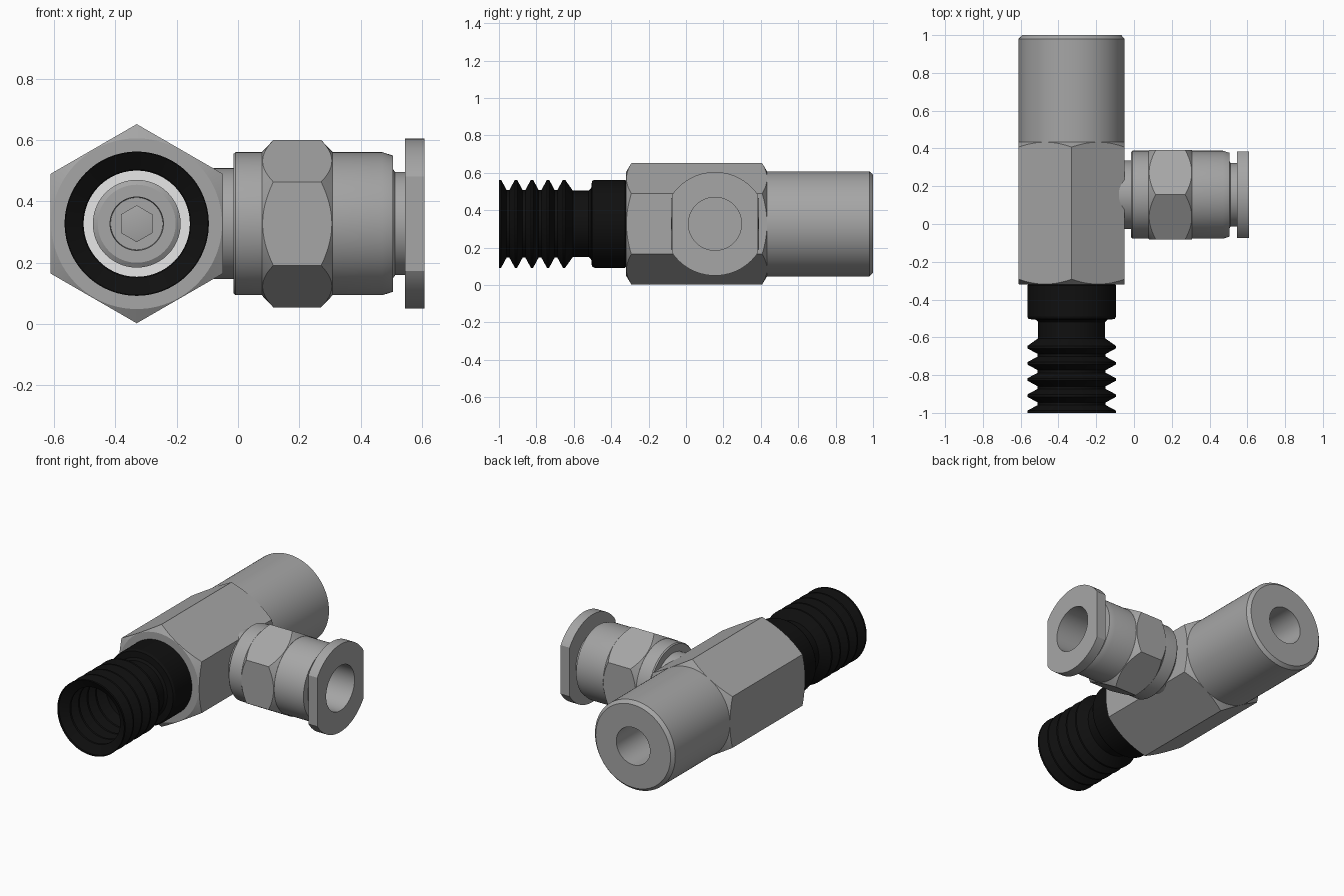
import bpy
import bmesh
from math import sin, cos, pi, radians

cube = bpy.data.objects.get("Cube")
if cube:
    bpy.data.objects.remove(cube, do_unlink=True)


def material(name, colour):
    mat = bpy.data.materials.new(name)
    mat.use_nodes = True
    mat.diffuse_color = colour
    mat.node_tree.nodes["Principled BSDF"].inputs["Base Color"].default_value = colour
    return mat


METAL = material("grey metal", (0.38, 0.38, 0.38, 1))
BLACK = material("black coating", (0.005, 0.005, 0.005, 1))
WHITE = material("white seal", (1, 1, 1, 1))

SEGMENTS = 96
AXIS_X, AXIS_Y, AXIS_Z = -0.33, 0.155, 0.327


def along_run(t, u, v):
    return (AXIS_X + u, t, AXIS_Z + v)


def along_branch(t, u, v):
    return (t, AXIS_Y + u, AXIS_Z + v)


def revolve(name, profile, place, mat, closed=False):
    """Sweep (position, radius) points round an axis; profile may depend on the angle."""
    bm = bmesh.new()
    columns = []
    for i in range(SEGMENTS):
        a = 2 * pi * i / SEGMENTS
        points = profile(a) if callable(profile) else profile
        columns.append([bm.verts.new(place(t, r * sin(a), r * cos(a))) for t, r in points])
    count = len(columns[0])
    for i in range(SEGMENTS):
        c, d = columns[i], columns[(i + 1) % SEGMENTS]
        for j in range(count if closed else count - 1):
            k = (j + 1) % count
            bm.faces.new((c[j], c[k], d[k], d[j]))
    bmesh.ops.remove_doubles(bm, verts=bm.verts, dist=0.00005)
    bmesh.ops.recalc_face_normals(bm, faces=bm.faces)
    mesh = bpy.data.meshes.new(name)
    bm.to_mesh(mesh)
    bm.free()
    mesh.materials.append(mat)
    obj = bpy.data.objects.new(name, mesh)
    bpy.context.collection.objects.link(obj)
    bpy.ops.object.select_all(action="DESELECT")
    obj.select_set(True)
    bpy.context.view_layer.objects.active = obj
    bpy.ops.object.shade_smooth_by_angle(angle=radians(25))
    return obj


def hexagon(start, end, apothem, slope):
    """Hexagonal bar whose corners are turned down at both ends."""
    def profile(a):
        radius = apothem / cos(a % (pi / 3) - pi / 6)
        rim = apothem * 0.99
        cut = (radius - rim) * slope
        return [(start, 0), (start, rim), (start + cut, radius),
                (end - cut, radius), (end, rim), (end, 0)]
    return profile


# Main run: hexagonal body and round socket with a bore
revolve("hex_body", hexagon(-0.32, 0.435, 0.281, 0.6), along_run, METAL)
revolve("rear_socket", [(0.40, 0), (0.40, 0.281), (0.98, 0.281), (1.0, 0.262),
                        (1.0, 0.118), (0.44, 0.118), (0.44, 0)], along_run, METAL)

# Threaded spigot: hollow shell with collar, neck and thread ridges
spigot = [(-0.315, 0.225), (-0.325, 0.235), (-0.49, 0.235), (-0.503, 0.228),
          (-0.507, 0.19), (-0.52, 0.177), (-0.605, 0.177)]
PITCH = 0.0856
for n in range(5):
    peak = -0.652 - n * PITCH
    spigot += [(peak + 0.006, 0.235), (peak - 0.006, 0.235)]
    if n < 4:
        spigot += [(peak - 0.036, 0.180), (peak - 0.050, 0.180)]
lining = [(t, r - 0.004) for t, r in reversed(spigot)]
revolve("threaded_spigot", spigot + lining, along_run, BLACK, closed=True)

# Recessed seal and valve inside the spigot
revolve("inner_seal", [(-0.50, 0.14), (-0.50, 0.175), (-0.51, 0.175), (-0.51, 0.14)],
        along_run, WHITE, closed=True)
revolve("valve_seat", [(-0.33, 0.143), (-0.53, 0.143), (-0.54, 0.127), (-0.54, 0.087),
                       (-0.50, 0.085), (-0.50, 0)], along_run, METAL)
revolve("valve_hex", hexagon(-0.52, -0.49, 0.052, 0.3), along_run, METAL)

# Side branch: neck, sleeve, nut and release collar
revolve("branch_neck", [(-0.08, 0), (-0.08, 0.181), (0.0, 0.181), (0.0, 0)],
        along_branch, METAL)
revolve("branch_sleeve", [(-0.015, 0), (-0.015, 0.227), (-0.008, 0.233), (0.47, 0.233),
                          (0.505, 0.222), (0.505, 0.178), (0.512, 0.168), (0.55, 0.168),
                          (0.55, 0.142), (0.32, 0.142), (0.32, 0)], along_branch, METAL)
revolve("branch_nut", hexagon(0.078, 0.308, 0.236, 0.95), along_branch, METAL)


def flange(a):
    radius = min(0.277, 0.23 / max(abs(sin(a)), 0.01))
    return [(0.545, 0.142), (0.545, radius), (0.608, radius), (0.608, 0.142)]


revolve("release_collar", flange, along_branch, METAL, closed=True)
